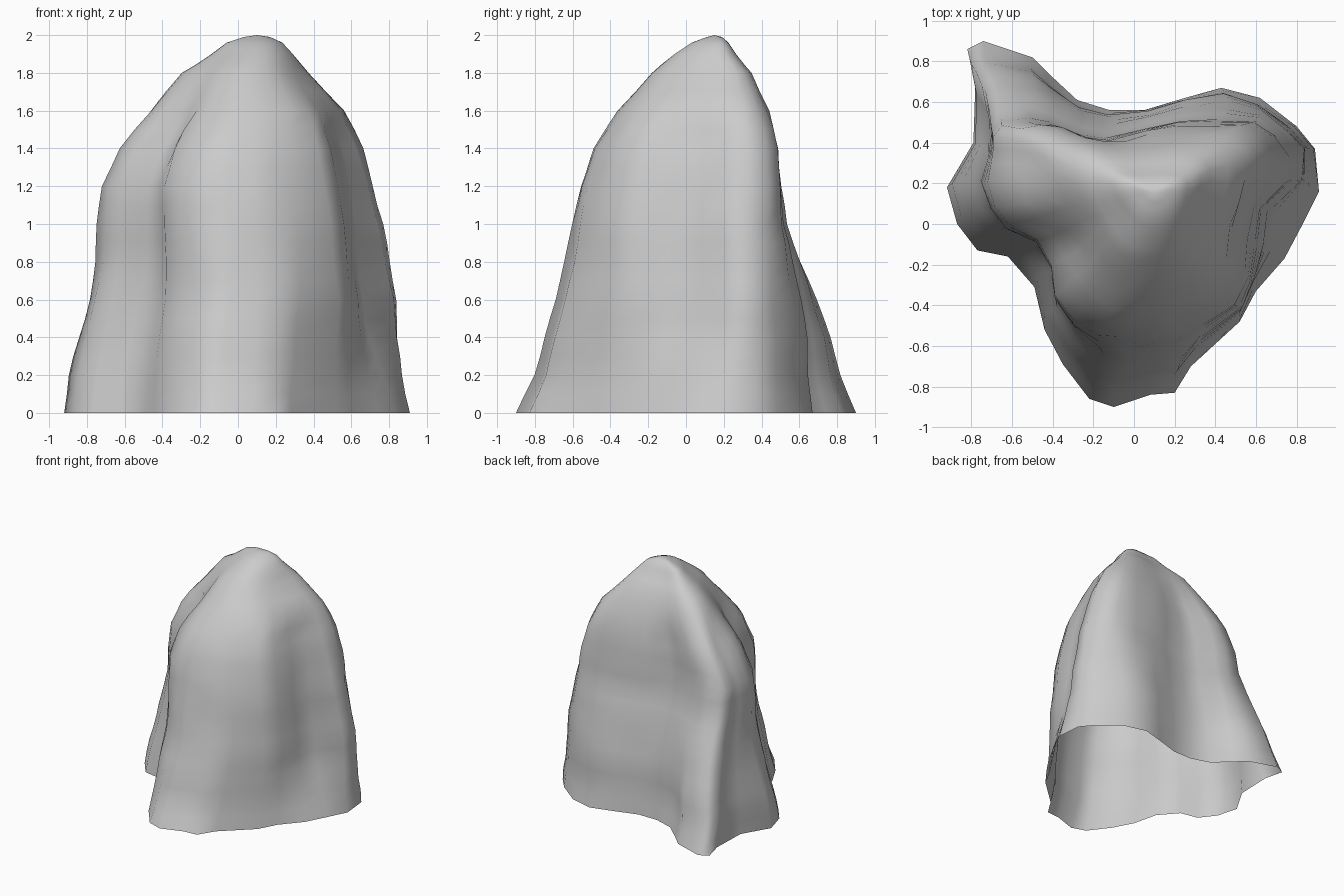
import bpy, bmesh
from math import exp, pi, sin
from mathutils import Vector, noise

if "Cube" in bpy.data.objects:
    bpy.data.objects.remove(bpy.data.objects["Cube"])

# Outline on the ground, counterclockwise from the right
BASE = [(.91, .16), (.89, .37), (.80, .48), (.62, .62), (.43, .67), (.25, .62), (.05, .56), (-.12, .56),
        (-.28, .61), (-.42, .74), (-.50, .82), (-.74, .90), (-.82, .86), (-.78, .70), (-.79, .40),
        (-.92, .18), (-.87, 0), (-.77, -.13), (-.62, -.16), (-.49, -.31), (-.44, -.52), (-.35, -.69),
        (-.22, -.86), (-.10, -.90), (.08, -.84), (.20, -.83), (.28, -.70), (.52, -.48), (.60, -.33),
        (.74, -.17), (.83, 0)]
# Matching outline at the shoulder, z = 1.2
MID = [(.69, .21), (.72, .32), (.67, .43), (.58, .49), (.40, .49), (.22, .49), (.05, .46), (-.15, .41),
       (-.28, .43), (-.42, .48), (-.52, .49), (-.65, .47), (-.69, .42), (-.69, .36), (-.70, .29),
       (-.72, .20), (-.69, .08), (-.62, 0), (-.47, -.08), (-.40, -.20), (-.39, -.34), (-.30, -.46),
       (-.17, -.54), (-.05, -.55), (.08, -.54), (.20, -.51), (.29, -.46), (.46, -.38), (.53, -.25),
       (.56, -.08), (.60, .08)]
# Silhouette: z, x min, x max, y min, y max
SIL = [(0, -.92, .91, -.90, .90), (.2, -.89, .87, -.80, .82), (.4, -.84, .845, -.75, .77),
       (.6, -.79, .84, -.69, .69), (.8, -.755, .80, -.64, .61), (1, -.74, .765, -.60, .53),
       (1.2, -.72, .715, -.56, .50), (1.4, -.62, .655, -.495, .485), (1.6, -.465, .56, -.36, .44),
       (1.8, -.29, .37, -.18, .35), (1.9, -.14, .29, -.06, .265), (1.96, -.06, .235, .03, .225),
       (1.99, .03, .17, .11, .19)]


def ring_at(z, box):
    # Blend the outlines, round them off near the peak, then fit to the silhouette
    t = 1 - (1 - min(z / 1.2, 1)) ** 1.25
    pts = [Vector(b).lerp(Vector(m), t) for b, m in zip(BASE, MID)]
    for p in pts:
        # Hollow in the right flank, slimmer right back corner
        if z < 1.2:
            p.x -= .09 * sin(pi * z / 1.2) * exp(-((p.x - .68) ** 2 + (p.y + .0) ** 2) / .025)
            p -= Vector((.03, .03)) * sin(pi * z / 1.2) * exp(-(p - Vector((.70, .52))).length_squared / .02)
    for _ in range(int(max(0, z - 1.45) * 14)):
        pts = [(pts[i - 1] + pts[i] * 2 + pts[(i + 1) % len(pts)]) / 4 for i in range(len(pts))]
    out = [[], []]
    for a in (0, 1):
        lo, hi = min(p[a] for p in pts), max(p[a] for p in pts)
        lo2, hi2 = box[2 * a], box[2 * a + 1]
        out[a] = [lo2 + (p[a] - lo) / (hi - lo) * (hi2 - lo2) for p in pts]
    return [Vector((x, y, z)) for x, y in zip(*out)]


# Rock shell, open underneath
bm = bmesh.new()
levels = []
for s, e in zip(SIL, SIL[1:]):
    levels += [s, tuple((p + q) / 2 for p, q in zip(s, e))]
levels.append(SIL[-1])

rings = []
for z, *box in levels:
    ring = []
    for p in ring_at(z, box):
        if 0 < z < 1.9:
            n = noise.noise_vector(Vector((p.x * 6, p.y * 6, p.z * 3))) * .014
            p += Vector((n.x, n.y, 0))
        ring.append(bm.verts.new(p))
    rings.append(ring)
for lo, hi in zip(rings, rings[1:]):
    for i in range(len(lo)):
        j = (i + 1) % len(lo)
        bm.faces.new((lo[i], lo[j], hi[j], hi[i]))
peak = bm.verts.new((.10, .15, 2))
for i in range(len(hi)):
    bm.faces.new((hi[i], hi[(i + 1) % len(hi)], peak))
for f in bm.faces:
    f.smooth = True

mesh = bpy.data.meshes.new("rock")
bm.to_mesh(mesh)
bm.free()
rock = bpy.data.objects.new("rock", mesh)
bpy.context.collection.objects.link(rock)
